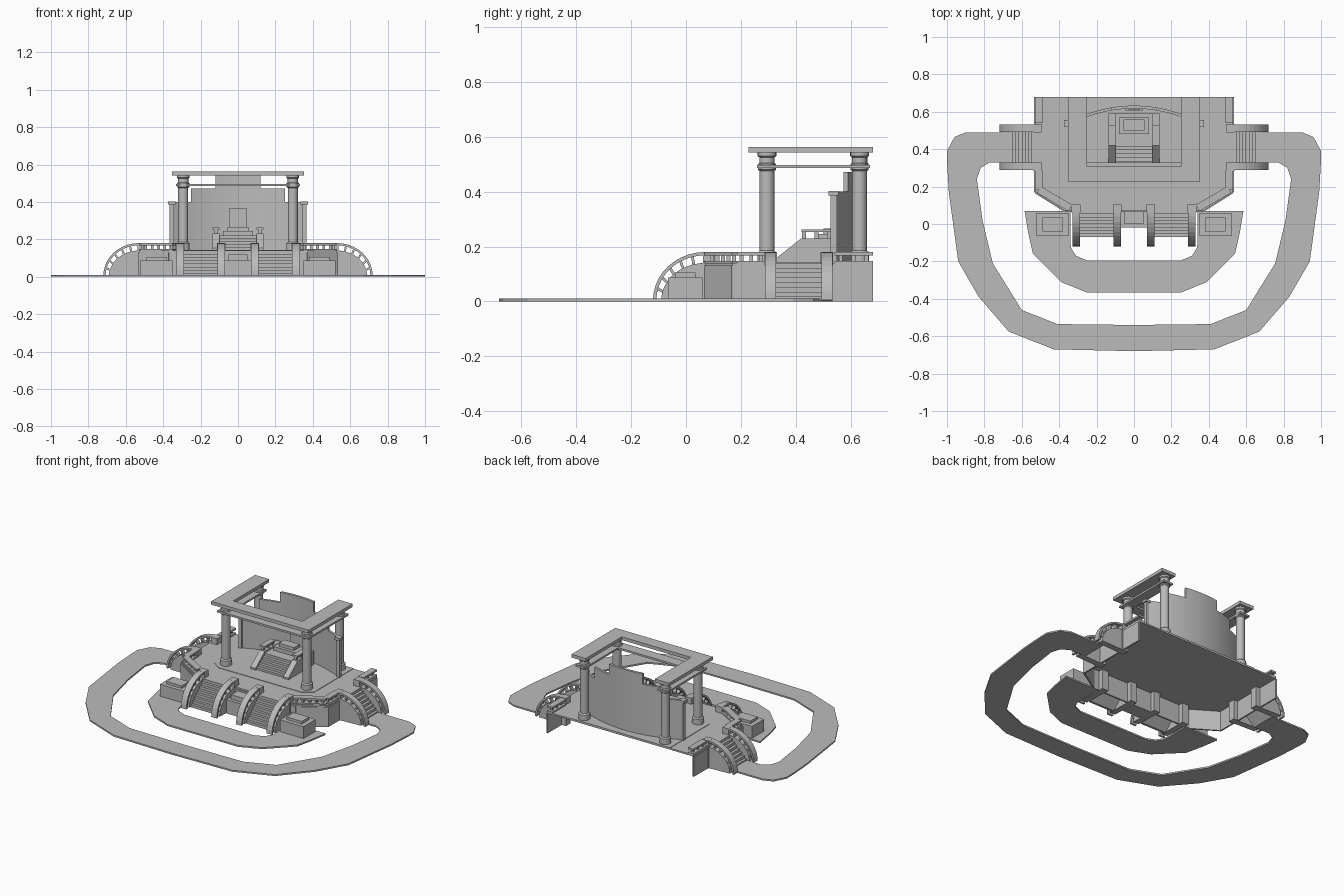
import bpy, bmesh, math
from mathutils import Vector

cube = bpy.data.objects.get("Cube")
if cube:
    bpy.data.objects.remove(cube, do_unlink=True)

stone = bpy.data.materials.new("grey_stone")
stone.use_nodes = True
GREY = (0.5, 0.5, 0.5, 1)
stone.diffuse_color = GREY
stone.node_tree.nodes["Principled BSDF"].inputs["Base Color"].default_value = GREY

FLOOR, RAIL = 0.14, 0.18


def finish(name, bm, smooth=False):
    bmesh.ops.recalc_face_normals(bm, faces=bm.faces)
    mesh = bpy.data.meshes.new(name)
    bm.to_mesh(mesh)
    bm.free()
    mesh.materials.append(stone)
    ob = bpy.data.objects.new(name, mesh)
    bpy.context.collection.objects.link(ob)
    if smooth:
        bpy.ops.object.select_all(action='DESELECT')
        ob.select_set(True)
        bpy.context.view_layer.objects.active = ob
        bpy.ops.object.shade_smooth_by_angle()
    return ob


def plan(a, b, c):
    return (a, b, c)


def add_prism(bm, pts, lo, hi, place=plan):
    """Extrude a 2D outline from lo to hi; place maps it into the scene."""
    rings = [[bm.verts.new(place(a, b, c)) for a, b in pts] for c in (lo, hi)]
    bm.faces.new(rings[0][::-1])
    bm.faces.new(rings[1])
    n = len(pts)
    for i in range(n):
        j = (i + 1) % n
        bm.faces.new((rings[0][i], rings[0][j], rings[1][j], rings[1][i]))


def add_box(bm, x0, x1, y0, y1, z0, z1, place=plan):
    add_prism(bm, [(x0, y0), (x1, y0), (x1, y1), (x0, y1)], z0, z1, place)


def prism(name, pts, lo, hi, place=plan, smooth=False):
    bm = bmesh.new()
    add_prism(bm, pts, lo, hi, place)
    return finish(name, bm, smooth)


def box(name, *size):
    bm = bmesh.new()
    add_box(bm, *size)
    return finish(name, bm)


def mirrored(half):
    """Complete a right-to-centre line with its mirror image."""
    return half + [(-x, y) for x, y in reversed(half) if x > 0]


def add_beam(bm, p, q, width, z0, z1):
    p, q = Vector(p), Vector(q)
    d = (q - p).normalized() * width / 2
    n = Vector((-d.y, d.x))
    add_prism(bm, [tuple(v) for v in (p + n, p - n, q - n, q + n)], z0, z1)


# Ground walks
outer = [(.66, .49), (.90, .49), (.96, .465), (1, .39), (1, .34), (.99, .17), (.94, -.2),
         (.83, -.39), (.67, -.575), (.43, -.67), (0, -.68)]
inner = [(.66, .33), (.77, .33), (.82, .30), (.84, .24), (.81, .02), (.755, -.21),
         (.60, -.46), (.41, -.535), (0, -.54)]
prism("outer_walk", mirrored(outer) + mirrored(inner)[::-1], 0, .01)
outer = [(.585, .07), (.565, -.05), (.54, -.16), (.39, -.31), (.255, -.365)]
inner = [(.34, .07), (.34, -.1), (.335, -.13), (.31, -.17), (.25, -.195)]
prism("inner_walk", mirrored(outer) + mirrored(inner)[::-1], 0, .01)

# Platform: floor slab over hollow walls, open at the back
edge = mirrored([(.53, .68), (.53, .17), (.37, .07)])
prism("platform_floor", edge, FLOOR - .01, FLOOR)
bm = bmesh.new()
for p, q in zip(edge, edge[1:]):
    add_beam(bm, p, q, .01, 0, FLOOR - .01)
finish("platform_walls", bm)
prism("floor_inlay", mirrored([(.36, .68), (.36, .27), (.30, .23)]), FLOOR, FLOOR + .003)


# Balustrades along the platform edge
def balustrade(name, pts):
    bm = bmesh.new()
    for p, q in zip(pts, pts[1:]):
        add_beam(bm, p, q, .04, FLOOR, FLOOR + .008)
        add_beam(bm, p, q, .04, RAIL - .012, RAIL)
        p, q = Vector(p), Vector(q)
        count = max(2, round((q - p).length / .04))
        for i in range(count):
            c = p.lerp(q, (i + .5) / count)
            add_box(bm, c.x - .007, c.x + .007, c.y - .007, c.y + .007, FLOOR, RAIL - .01)
    finish(name, bm)


for side, s in (("left", 1), ("right", -1)):
    balustrade(side + "_front_balustrade", [(s * .34, .085), (s * .51, .185), (s * .51, .29)])
    balustrade(side + "_back_balustrade", [(s * .51, .54), (s * .51, .68)])


def arc(ru, rz, steps=10):
    return [(ru * math.cos(math.pi / 2 * i / steps), .005 + rz * math.sin(math.pi / 2 * i / steps))
            for i in range(steps + 1)]


# Stairs with curved stringers, rails and balusters
def staircase(name, ox, oy, dx, dy, width):
    def side_on(u, z, v):
        return (ox + dx * u - dy * v, oy + dy * u + dx * v, z)

    count, run = 8, .14
    pts = [(0, FLOOR - .02)]
    for i in range(count):
        z = FLOOR * (1 - i / count)
        pts += [(run * i / count, z), (run * (i + 1) / count, z)]
    pts += [(run, 0), (run - .015, 0)]
    prism(name + "_steps", pts, -width / 2, width / 2, side_on)

    stringers, rails = bmesh.new(), bmesh.new()
    for s in (-1, 1):
        v = s * (width / 2 + .02)
        add_prism(stringers, [(0, 0)] + arc(.16, FLOOR - .005), v - .02, v + .02, side_on)
        add_prism(stringers, [(-.035, 0), (.008, 0), (.008, RAIL), (-.035, RAIL)],
                  v - .023, v + .023, side_on)
        add_prism(rails, arc(.19, RAIL - .005) + arc(.178, RAIL - .017)[::-1],
                  v - .02, v + .02, side_on)
        for k in range(1, 6):
            t = math.radians(15 * k)
            low = Vector((.155 * math.cos(t), .13 * math.sin(t)))
            top = Vector((.182 * math.cos(t), .005 + .166 * math.sin(t)))
            n = Vector((-(top - low).y, (top - low).x)).normalized() * .005
            add_prism(rails, [tuple(w) for w in (low - n, low + n, top + n, top - n)],
                      v - .012, v + .012, side_on)
    finish(name + "_stringers", stringers)
    finish(name + "_rails", rails)


for side, s in (("left", 1), ("right", -1)):
    staircase(side + "_front_stair", s * .2, .07, 0, -1, .18)
    staircase(side + "_side_stair", s * .53, .41, s, 0, .165)
    # Pedestals beside the front stairs
    x0, x1 = sorted((s * .35, s * .52))
    box(side + "_pedestal", x0, x1, -.065, .06, 0, .088)
    box(side + "_pedestal_cap", x0 + .03, x1 - .03, -.04, .035, .088, .105)
box("centre_pedestal", -.07, .07, -.02, .07, 0, .09)
box("centre_pedestal_cap", -.05, .05, 0, .07, .09, .12)


# Columns as turned profiles
def column(name, x, y):
    profile = [(.035, FLOOR), (.035, .178), (.027, .185), (.027, .475), (.033, .48),
               (.033, .5), (.028, .505), (.028, .525), (.034, .53), (.034, .545)]
    bm = bmesh.new()
    n = 20
    rings = [[bm.verts.new((x + r * math.cos(2 * math.pi * i / n),
                            y + r * math.sin(2 * math.pi * i / n), z)) for i in range(n)]
             for r, z in profile]
    for a, b in zip(rings, rings[1:]):
        for i in range(n):
            j = (i + 1) % n
            bm.faces.new((a[i], a[j], b[j], b[i]))
    bm.faces.new(rings[0][::-1])
    bm.faces.new(rings[-1])
    finish(name, bm, True)


for side, s in (("left", 1), ("right", -1)):
    column(side + "_front_column", s * .293, .295)
    column(side + "_back_column", s * .293, .632)


# Open-backed roof frame and the thin beam under it
def frame(name, x_out, y_out, x_in, y_in, y_back, z0, z1):
    prism(name, mirrored([(x_out, y_back), (x_out, y_out)])
          + mirrored([(x_in, y_back), (x_in, y_in)])[::-1], z0, z1)


frame("roof_frame", .353, .227, .25, .308, .68, .542, .563)
frame("lower_beam", .332, .258, .262, .328, .67, .485, .497)


# Stepped curved back wall
def back_wall(name, x0, x1, top):
    n = 8
    xs = [x0 + (x1 - x0) * i / n for i in range(n + 1)]
    front = [(x, .617 - .7 * x * x) for x in xs]
    back = [(x, .633 - .7 * x * x) for x in reversed(xs)]
    prism(name, front + back, FLOOR, top, smooth=True)


back_wall("centre_back_wall", -.12, .12, .54)
for side, s in (("left", 1), ("right", -1)):
    back_wall(side + "_inner_back_wall", s * .12, s * .25, .472)
    back_wall(side + "_outer_back_wall", s * .25, s * .36, .40)
    x0, x1 = sorted((s * .343, s * .365))
    box(side + "_wall_post", x0, x1, .527, .55, FLOOR, .39)
    box(side + "_wall_post_cap", x0 - .008, x1 + .008, .518, .555, .385, .402)


# Raised dais with steps, sloping side walls and a seat
def across(y, z, x):
    return (x, y, z)


pts = [(.59, FLOOR)]
for i in range(5):
    pts += [(.335 + .02 * i, FLOOR + .016 * i), (.335 + .02 * i, FLOOR + .016 * (i + 1))]
prism("dais_steps", pts + [(.59, .22)], -.1, .1, across)
for side, s in (("left", 1), ("right", -1)):
    prism(side + "_dais_wall", [(.325, FLOOR), (.325, .155), (.42, .23), (.59, .23), (.59, FLOOR)],
          s * .1, s * .137, across)
    x0, x1 = sorted((s * .1, s * .137))
    box(side + "_dais_rail", x0, x1, .42, .53, .252, .262)
    for y in (.43, .475, .52):
        box(side + "_dais_baluster", x0 + .01, x1 - .01, y - .007, y + .007, .23, .252)
box("seat_base", -.08, .08, .48, .57, .22, .245)
box("seat_block", -.055, .055, .50, .56, .245, .265)
box("seat_back_panel", -.047, .047, .606, .615, .22, .365)
